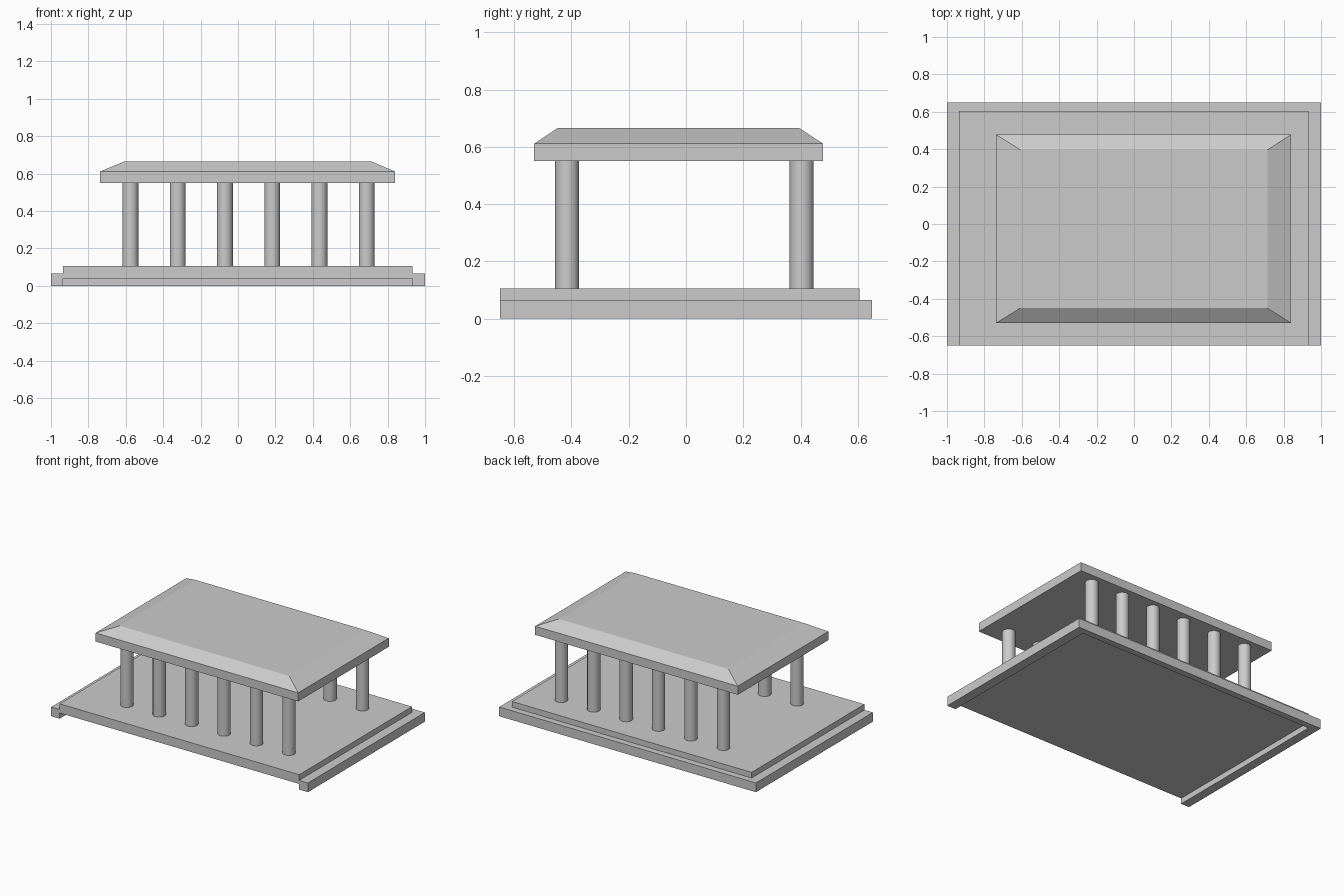
import bpy
import bmesh
from mathutils import Matrix

cube = bpy.data.objects.get("Cube")
if cube:
    bpy.data.objects.remove(cube, do_unlink=True)

stone = bpy.data.materials.new("grey stone")
stone.use_nodes = True
colour = (0.6, 0.6, 0.6, 1)
stone.diffuse_color = colour
stone.node_tree.nodes["Principled BSDF"].inputs["Base Color"].default_value = colour


def finish(name, bm):
    bmesh.ops.recalc_face_normals(bm, faces=bm.faces)
    mesh = bpy.data.meshes.new(name)
    bm.to_mesh(mesh)
    bm.free()
    mesh.materials.append(stone)
    obj = bpy.data.objects.new(name, mesh)
    bpy.context.collection.objects.link(obj)
    return obj


def rect(x0, x1, y0, y1):
    return [(x0, y0), (x1, y0), (x1, y1), (x0, y1)]


def loft(name, rings):
    """Solid through (outline, height) rings of equal point count."""
    bm = bmesh.new()
    loops = [[bm.verts.new((x, y, z)) for x, y in pts] for pts, z in rings]
    for low, high in zip(loops, loops[1:]):
        for i in range(len(low)):
            j = (i + 1) % len(low)
            bm.faces.new((low[i], low[j], high[j], high[i]))
    bm.faces.new(loops[0][::-1])
    bm.faces.new(loops[-1])
    return finish(name, bm)


# Lower step: a rim around the sides and back, open at the front
left, right, front, inner_back, back = -0.935, 0.932, -0.65, 0.605, 0.65
rim = [(-1, front), (left, front), (left, inner_back), (right, inner_back),
       (right, front), (1, front), (1, back), (-1, back)]
loft("base_rim", [(rim, 0), (rim, 0.065)])

# Raised floor slab inside the rim
floor = rect(left, right, front, inner_back)
loft("floor_slab", [(floor, 0.04), (floor, 0.105)])

# Two rows of round columns
for row, y in (("front", -0.415), ("back", 0.404)):
    for i in range(6):
        bm = bmesh.new()
        bmesh.ops.create_cone(bm, cap_ends=True, segments=32,
                              radius1=0.042, radius2=0.042, depth=0.445,
                              matrix=Matrix.Translation((-0.575 + i * 0.2526, y, 0.3275)))
        column = finish(f"{row}_column_{i + 1}", bm)
        for face in column.data.polygons:
            face.use_smooth = abs(face.normal.z) < 0.5
        for edge in column.data.edges:
            a, b = (column.data.vertices[v].co.z for v in edge.vertices)
            edge.use_edge_sharp = abs(a - b) < 0.01

# Roof: straight fascia below a bevelled flat top
eaves = rect(-0.738, 0.84, -0.53, 0.478)
top = rect(-0.607, 0.713, -0.449, 0.396)
loft("roof", [(eaves, 0.55), (eaves, 0.611), (top, 0.665)])
